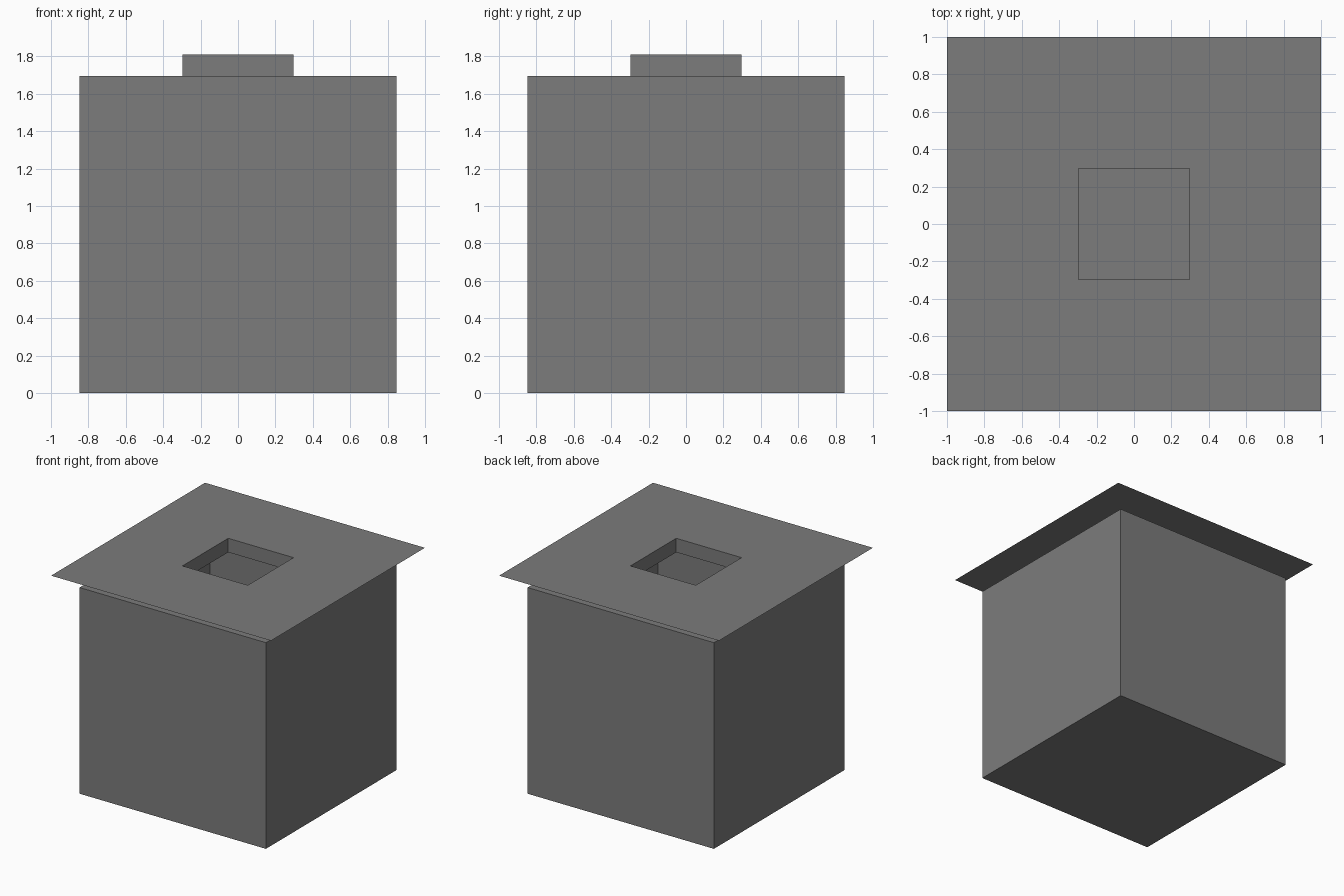
import bpy
import bmesh

cube = bpy.data.objects.get("Cube")
if cube:
    bpy.data.objects.remove(cube, do_unlink=True)

BODY = 0.8475     # half width of the hollow box
NECK = 0.297      # half width of the square opening
FLANGE = 1.0      # half width of the top sheet
BODY_TOP = 2 * BODY
TOP = 1.81

grey = bpy.data.materials.new("grey")
grey.use_nodes = True
color = (0.2, 0.2, 0.2, 1)
grey.diffuse_color = color
grey.node_tree.nodes["Principled BSDF"].inputs["Base Color"].default_value = color


def square_shell(name, profile, closed_bottom=False):
    """Sweep (half width, height) points around a square into a thin shell."""
    bm = bmesh.new()
    corners = [(-1, -1), (1, -1), (1, 1), (-1, 1)]
    rings = [[bm.verts.new((x * r, y * r, z)) for x, y in corners] for r, z in profile]
    if closed_bottom:
        bm.faces.new(rings[0][::-1])
    for low, high in zip(rings, rings[1:]):
        for i in range(4):
            j = (i + 1) % 4
            bm.faces.new((low[i], low[j], high[j], high[i]))
    mesh = bpy.data.meshes.new(name)
    bm.to_mesh(mesh)
    bm.free()
    mesh.materials.append(grey)
    obj = bpy.data.objects.new(name, mesh)
    bpy.context.collection.objects.link(obj)
    return obj


# Hollow box with a square opening in its top
square_shell("box_body", [(BODY, 0), (BODY, BODY_TOP), (NECK, BODY_TOP)], closed_bottom=True)
# Short open neck
square_shell("neck", [(NECK, BODY_TOP), (NECK, TOP)])
# Flat sheet around the mouth of the neck
square_shell("top_flange", [(FLANGE, TOP), (NECK, TOP)])
